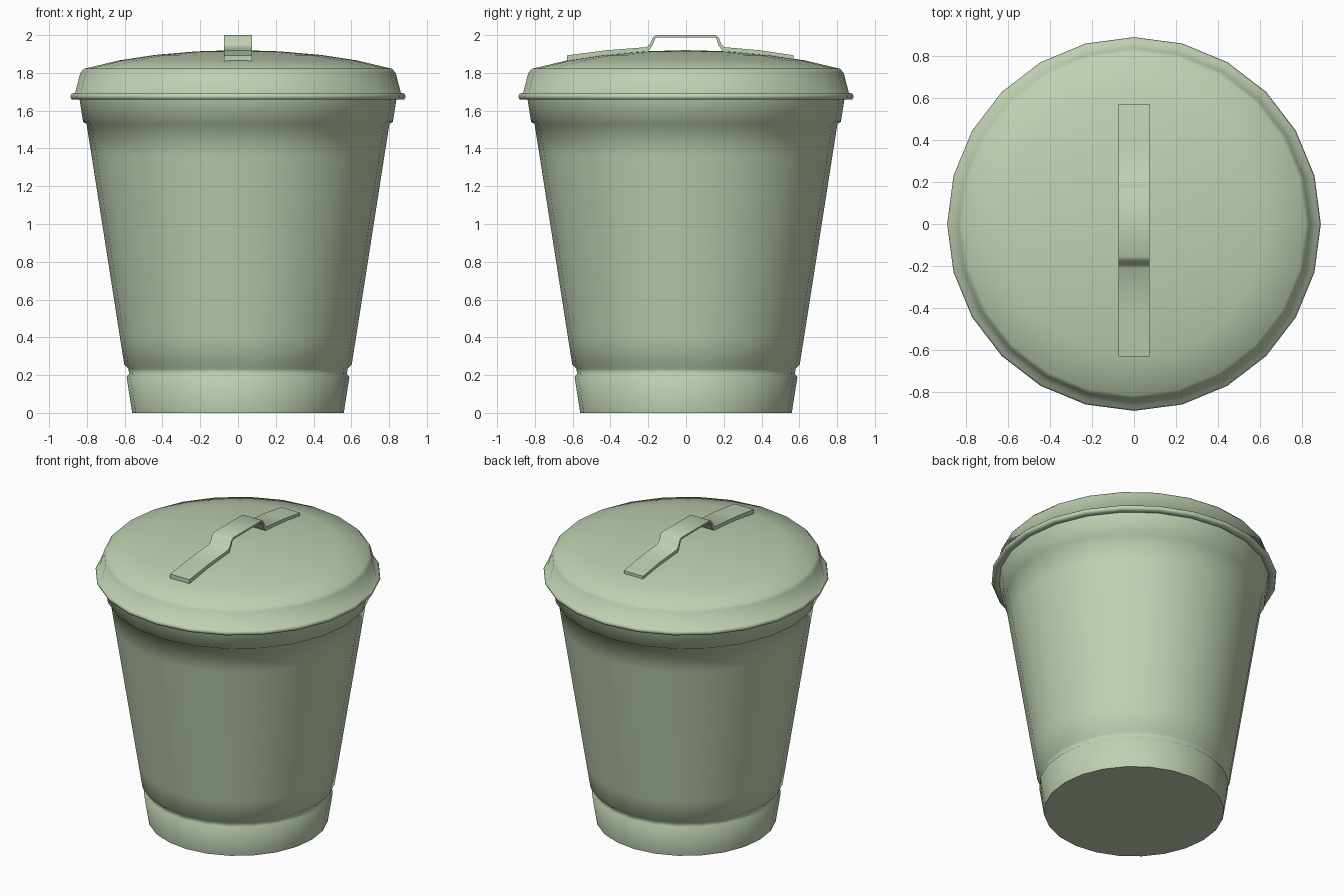
import bpy, bmesh, math

cube = bpy.data.objects.get("Cube")
if cube:
    bpy.data.objects.remove(cube, do_unlink=True)

green = bpy.data.materials.new("pale green")
green.use_nodes = True
colour = (0.53, 0.64, 0.45, 1)
green.diffuse_color = colour
green.node_tree.nodes["Principled BSDF"].inputs["Base Color"].default_value = colour


def finish(name, bm, angle):
    bmesh.ops.recalc_face_normals(bm, faces=bm.faces[:])
    mesh = bpy.data.meshes.new(name)
    bm.to_mesh(mesh)
    bm.free()
    obj = bpy.data.objects.new(name, mesh)
    bpy.context.collection.objects.link(obj)
    mesh.materials.append(green)
    bpy.ops.object.select_all(action="DESELECT")
    obj.select_set(True)
    bpy.context.view_layer.objects.active = obj
    bpy.ops.object.shade_smooth_by_angle(angle=math.radians(angle))
    return obj


def lathe(name, profile, angle, sides=24):
    """Turn a (radius, height) profile around z and close both ends."""
    bm = bmesh.new()
    rings = []
    for r, z in profile:
        rings.append([bm.verts.new((r * math.cos(a), r * math.sin(a), z))
                      for a in (math.tau * i / sides for i in range(sides))])
    for low, high in zip(rings, rings[1:]):
        for i in range(sides):
            j = (i + 1) % sides
            bm.faces.new((low[i], low[j], high[j], high[i]))
    bm.faces.new(rings[0])
    bm.faces.new(rings[-1])
    return finish(name, bm, angle)


# Tapered bin body with a groove above the foot and a collar under the lid
lathe("bin_body", [
    (0.56, 0), (0.59, 0.19), (0.577, 0.205), (0.58, 0.235), (0.602, 0.255),
    (0.625, 0.4), (0.775, 1.36), (0.802, 1.53), (0.82, 1.54), (0.842, 1.68),
], 70)

# Domed lid with a rolled rim
lathe("lid", [
    (0.83, 1.67), (0.845, 1.66), (0.88, 1.66), (0.888, 1.675), (0.88, 1.69),
    (0.862, 1.694), (0.835, 1.8), (0.815, 1.822), (0.63, 1.866),
    (0.44, 1.895), (0.22, 1.914), (0.02, 1.92),
], 70)

# Strap handle: upper and lower edges as (y, z) pairs, front to back
top = [(-0.63, 1.893), (-0.42, 1.92), (-0.21, 1.936), (-0.193, 1.95),
       (-0.175, 1.988), (-0.155, 2.0), (0.155, 2.0), (0.172, 1.988),
       (0.188, 1.95), (0.205, 1.936), (0.39, 1.92), (0.57, 1.893)]
under = [(-0.63, 1.864), (-0.42, 1.895), (-0.2, 1.912), (-0.178, 1.945),
         (-0.163, 1.982), (-0.15, 1.988), (0.15, 1.988), (0.16, 1.982),
         (0.173, 1.945), (0.195, 1.912), (0.39, 1.898), (0.57, 1.872)]
bm = bmesh.new()
half = 0.073
sections = []
for (ty, tz), (uy, uz) in zip(top, under):
    sections.append([bm.verts.new(p) for p in (
        (-half, ty, tz), (half, ty, tz), (half, uy, uz), (-half, uy, uz))])
for a, b in zip(sections, sections[1:]):
    for i in range(4):
        j = (i + 1) % 4
        bm.faces.new((a[i], a[j], b[j], b[i]))
bm.faces.new(sections[0])
bm.faces.new(sections[-1])
finish("lid_handle", bm, 50)
